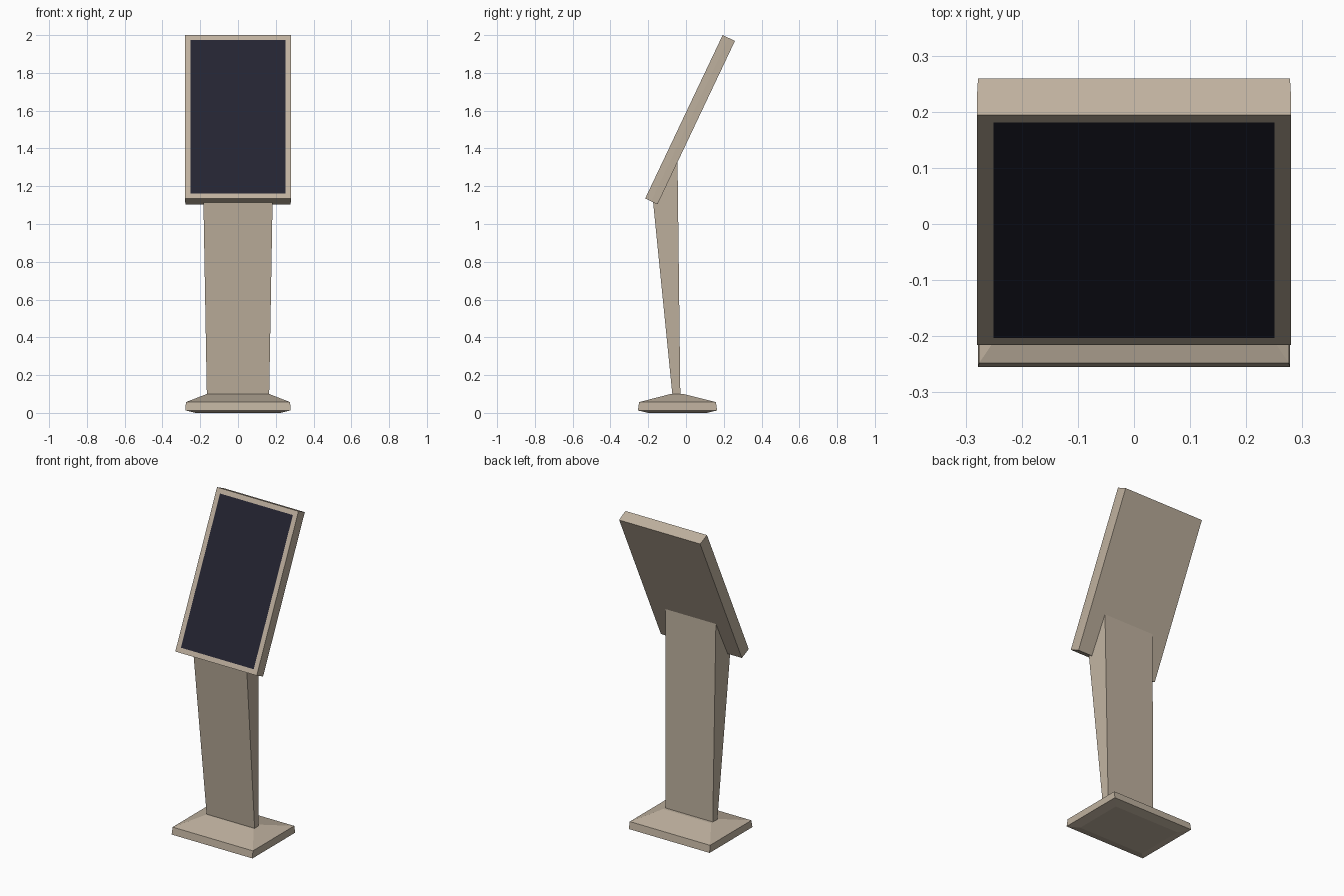
import bpy, bmesh, math
from mathutils import Vector, Matrix

if "Cube" in bpy.data.objects:
    bpy.data.objects.remove(bpy.data.objects["Cube"])


def material(name, color):
    m = bpy.data.materials.new(name)
    m.diffuse_color = (*color, 1)
    m.use_nodes = True
    m.node_tree.nodes["Principled BSDF"].inputs["Base Color"].default_value = m.diffuse_color
    return m


BEIGE = material("beige shell", (0.52, 0.44, 0.345))
DARK = material("dark screen glass", (0.017, 0.017, 0.031))


def rect(hx, y0, y1, z):
    """Rectangle ring, symmetric in x."""
    return [(-hx, y0, z), (hx, y0, z), (hx, y1, z), (-hx, y1, z)]


def loft(name, rings, matrix=Matrix(), screen_inset=0):
    """Skin a stack of four-sided rings; optionally inset a dark screen in the last cap."""
    bm = bmesh.new()
    vs = [[bm.verts.new(matrix @ Vector(p)) for p in r] for r in rings]
    bm.faces.new(vs[0][::-1])
    cap = bm.faces.new(vs[-1])
    for a, b in zip(vs, vs[1:]):
        for i in range(4):
            j = (i + 1) % 4
            bm.faces.new((a[i], a[j], b[j], b[i]))
    bmesh.ops.recalc_face_normals(bm, faces=bm.faces)
    if screen_inset:
        bmesh.ops.inset_region(bm, faces=[cap], thickness=screen_inset)
        cap.material_index = 1
    me = bpy.data.meshes.new(name)
    bm.to_mesh(me)
    bm.free()
    me.materials.append(BEIGE)
    me.materials.append(DARK)
    ob = bpy.data.objects.new(name, me)
    bpy.context.collection.objects.link(ob)
    return ob


# Base: shallow foot, thin rim and sloped top
loft("base", [
    rect(0.225, -0.20, 0.11, 0.0),
    rect(0.278, -0.255, 0.165, 0.013),
    rect(0.276, -0.248, 0.158, 0.057),
    rect(0.165, -0.082, -0.012, 0.10),
])

# Post: widens upward, its top cut at the slope of the display
post_rings = []
for front, back in [((0.165, -0.072, 0.095), (0.163, -0.030, 0.095)),
                    ((0.183, -0.174, 1.115), (0.174, -0.045, 1.34))]:
    (fx, fy, fz), (bx, by, bz) = front, back
    post_rings.append([(-fx, fy, fz), (fx, fy, fz), (bx, by, bz), (-bx, by, bz)])
loft("post", post_rings)

# Display: tilted slab, local z points out of the screen
low, high = Vector((0, -0.216, 1.135)), Vector((0, 0.194, 2.0))
up = (high - low).normalized()
right = Vector((1, 0, 0))
out = right.cross(up)
tilt = Matrix((right, up, out)).transposed().to_4x4()
tilt.translation = (low + high) / 2
half = (high - low).length / 2
loft("display", [
    rect(0.278, -half, half, -0.072),
    rect(0.28, -half, half, -0.035),
    rect(0.28, -half, half, 0.0),
], tilt, screen_inset=0.042)
